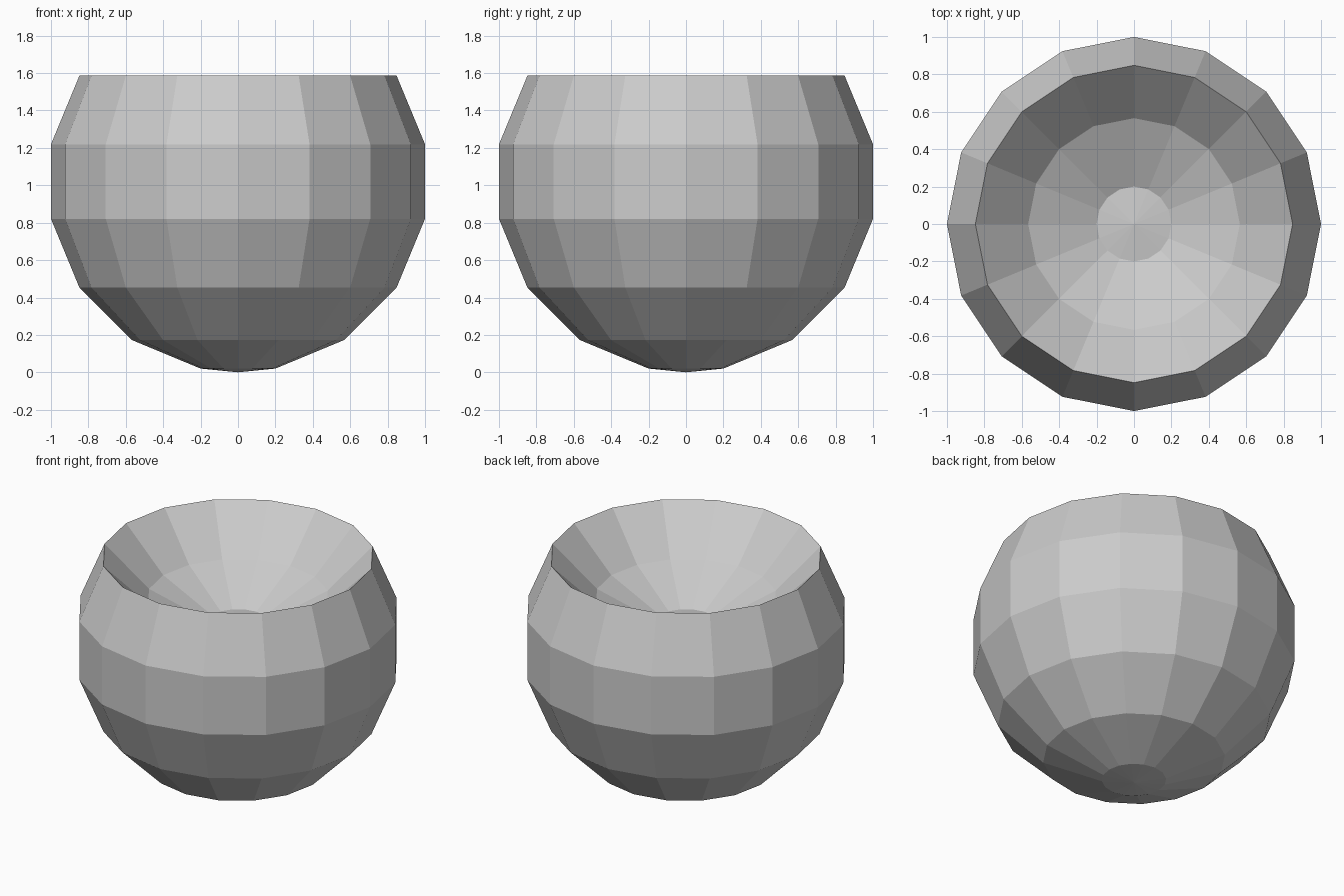
import bpy, bmesh, math

cube = bpy.data.objects.get("Cube")
if cube:
    bpy.data.objects.remove(cube, do_unlink=True)

SIDES = 16

# Plain grey material
grey = bpy.data.materials.new("light_grey")
grey.use_nodes = True
colour = (0.6, 0.6, 0.6, 1)
grey.diffuse_color = colour
grey.node_tree.nodes["Principled BSDF"].inputs["Base Color"].default_value = colour

# Profile (radius, height): round outer wall from the base to the rim, then the sunken dish
profile = [(0.2, 0.02), (0.566, 0.172), (0.848, 0.453), (1, 0.821), (1, 1.219),
           (0.848, 1.586), (0.566, 1.305), (0.2, 1.13)]
base_z, dish_z = 0, 1.15

bm = bmesh.new()
rings = []
for radius, z in profile:
    angles = [math.tau * i / SIDES for i in range(SIDES)]
    rings.append([bm.verts.new((radius * math.cos(a), radius * math.sin(a), z)) for a in angles])

# Side strips and the two closing fans
base, dish = bm.verts.new((0, 0, base_z)), bm.verts.new((0, 0, dish_z))
for i in range(SIDES):
    j = (i + 1) % SIDES
    for low, high in zip(rings, rings[1:]):
        bm.faces.new((low[i], low[j], high[j], high[i]))
    bm.faces.new((base, rings[0][j], rings[0][i]))
    bm.faces.new((dish, rings[-1][i], rings[-1][j]))
bmesh.ops.recalc_face_normals(bm, faces=bm.faces)

mesh = bpy.data.meshes.new("round_bowl")
bm.to_mesh(mesh)
bm.free()
mesh.materials.append(grey)
bowl = bpy.data.objects.new("round_bowl", mesh)
bpy.context.collection.objects.link(bowl)
